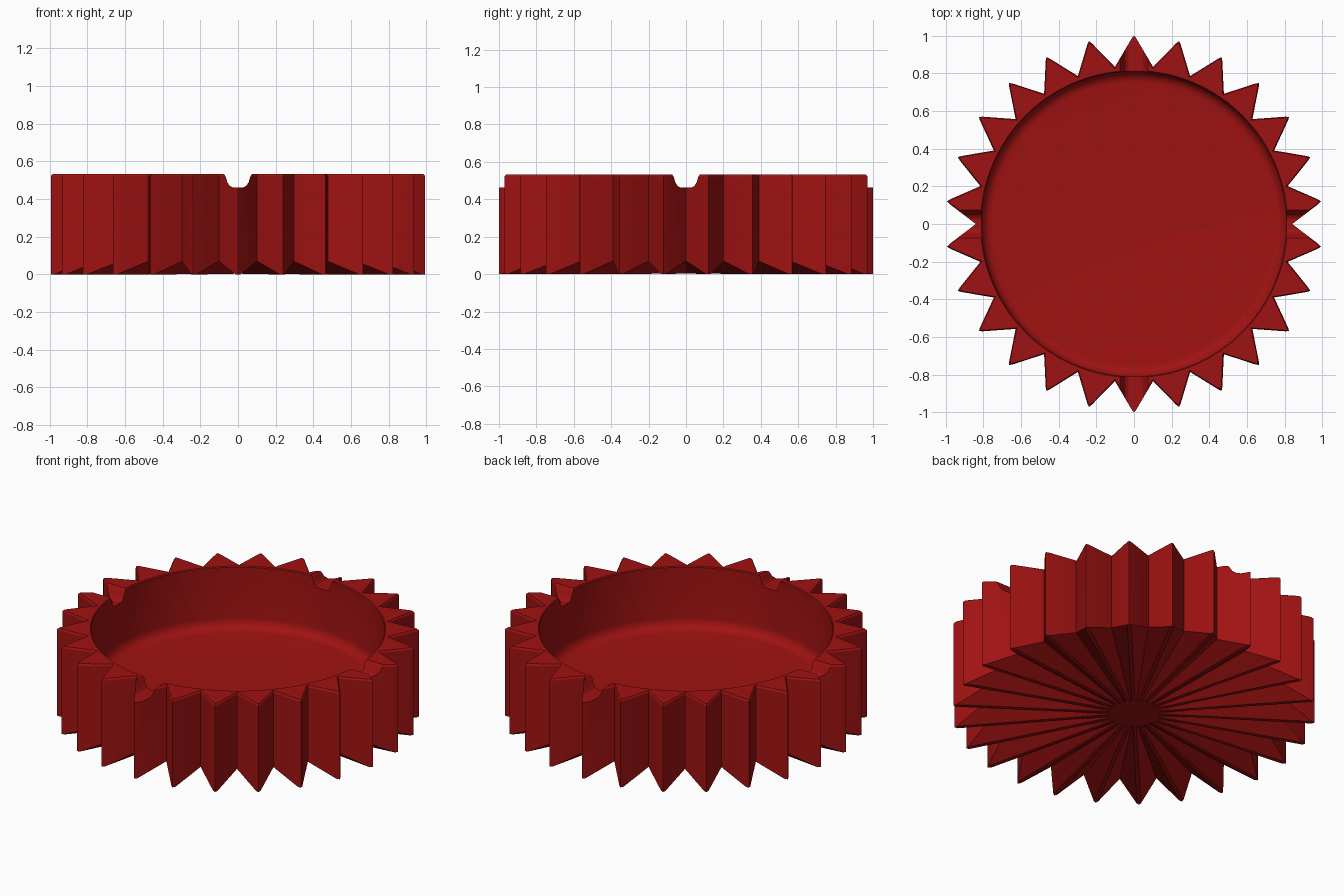
import bpy, bmesh, math

cube = bpy.data.objects.get("Cube")
if cube:
    bpy.data.objects.remove(cube, do_unlink=True)

TEETH = 26
STEPS = 4 * TEETH
TOP = 0.533
FLOOR = 0.16
FILLET = 0.06

red = bpy.data.materials.new("deep_red")
red.use_nodes = True
color = (0.35, 0.006, 0.006, 1)
red.diffuse_color = color
red.node_tree.nodes["Principled BSDF"].inputs["Base Color"].default_value = color


def toothed_ring(bm, grow, tip_z, valley_z):
    """Star outline: three points round off each tip, one makes the valley."""
    ring = []
    pitch = math.tau / TEETH
    for i in range(TEETH):
        mid = math.pi / 2 + i * pitch
        for off, r, z in ((-0.012, 0.986, tip_z), (0, 1, tip_z),
                          (0.012, 0.986, tip_z), (pitch / 2, 0.84, valley_z)):
            a, r = mid + off, r + grow
            ring.append(bm.verts.new((r * math.cos(a), r * math.sin(a), z)))
    return ring


def round_ring(bm, r, z):
    angles = [math.pi / 2 + (i - 1) * math.tau / STEPS for i in range(STEPS)]
    return [bm.verts.new((r * math.cos(a), r * math.sin(a), z)) for a in angles]


def finish(name, bm):
    bmesh.ops.recalc_face_normals(bm, faces=bm.faces)
    mesh = bpy.data.meshes.new(name)
    bm.to_mesh(mesh)
    bm.free()
    mesh.materials.append(red)
    ob = bpy.data.objects.new(name, mesh)
    bpy.context.collection.objects.link(ob)
    return ob


# Dish: fluted underside, toothed wall, rim and filleted bowl
bm = bmesh.new()
rings = [round_ring(bm, 0.14, 0.004),
         toothed_ring(bm, 0, 0, 0.07),
         toothed_ring(bm, 0, TOP - 0.01, TOP - 0.01),
         toothed_ring(bm, -0.01, TOP, TOP),
         round_ring(bm, 0.815, TOP),
         round_ring(bm, 0.81, TOP - 0.005)]
for i in range(7):
    a = i / 6 * math.pi / 2
    rings.append(round_ring(bm, 0.75 + FILLET * math.cos(a),
                            FLOOR + FILLET * (1 - math.sin(a))))
for low, high in zip(rings, rings[1:]):
    for i in range(STEPS):
        j = (i + 1) % STEPS
        bm.faces.new((low[i], low[j], high[j], high[i]))
bm.faces.new(rings[0])
bm.faces.new(rings[-1])
dish = finish("dish", bm)

# Rest grooves: rounded troughs cut across the rim along both axes
half = [(0.085, TOP + 0.05), (0.075, TOP + 0.001), (0.066, TOP - 0.012),
        (0.056, 0.488), (0.044, 0.471), (0.03, 0.463)]
profile = half + [(-x, z) for x, z in reversed(half)]
for n, turn in enumerate((0, math.pi / 2)):
    bm = bmesh.new()
    ends = [[bm.verts.new((x, y, z)) for x, z in profile] for y in (-1.2, 1.2)]
    for i in range(len(profile)):
        j = (i + 1) % len(profile)
        bm.faces.new((ends[0][i], ends[0][j], ends[1][j], ends[1][i]))
    for end in ends:
        bm.faces.new(end)
    cutter = finish("groove_cutter_%d" % (n + 1), bm)
    cutter.rotation_euler.z = turn
    cutter.hide_render = True
    cutter.hide_set(True)
    cut = dish.modifiers.new("rest_groove", "BOOLEAN")
    cut.operation = "DIFFERENCE"
    cut.solver = "EXACT"
    cut.object = cutter

# Apply the cuts, then smooth the curved surfaces
bpy.ops.object.select_all(action="DESELECT")
dish.select_set(True)
bpy.context.view_layer.objects.active = dish
for name in [m.name for m in dish.modifiers]:
    bpy.ops.object.modifier_apply(modifier=name)
bpy.ops.object.shade_smooth_by_angle(angle=math.radians(25))
